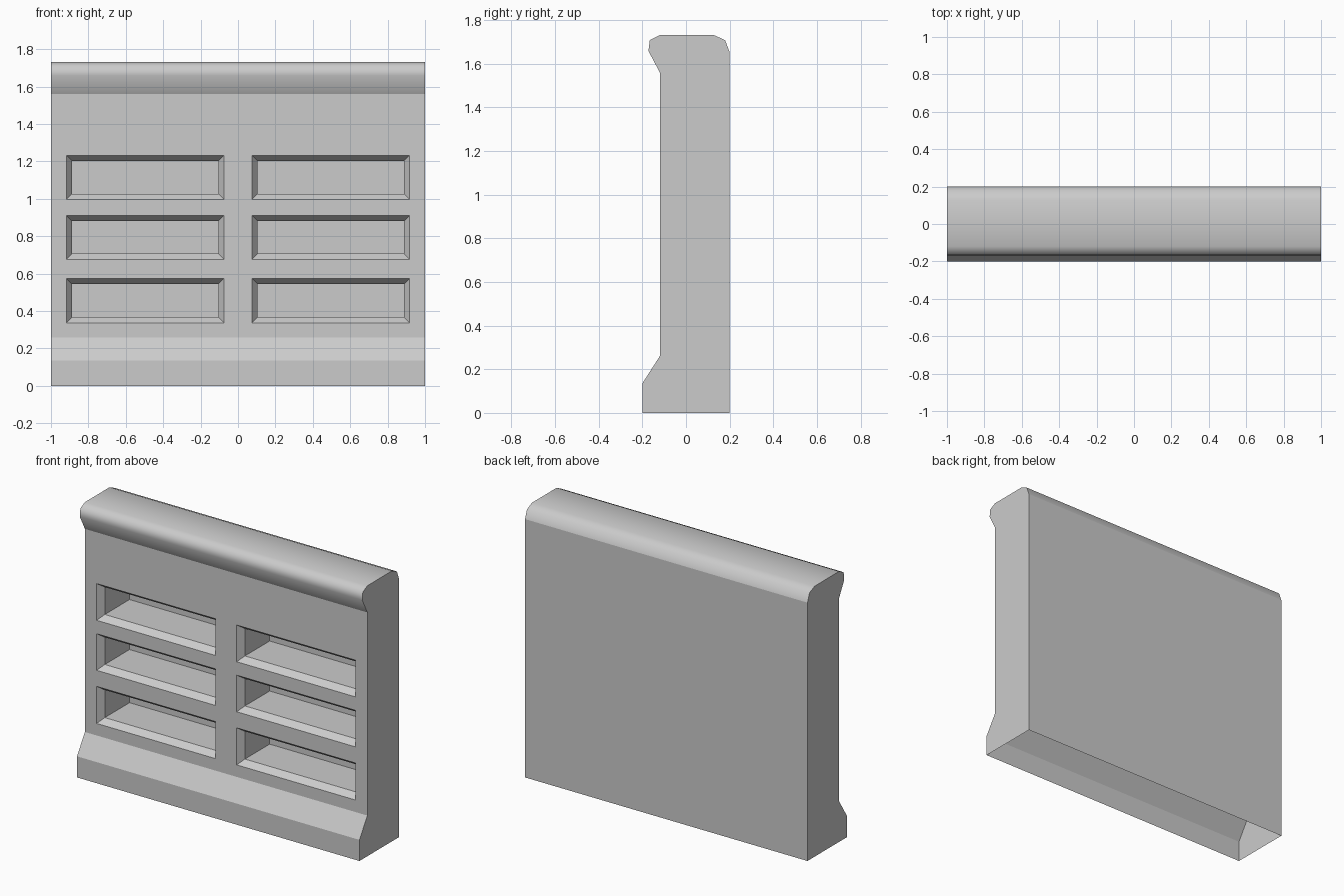
import bpy, bmesh

if "Cube" in bpy.data.objects:
    bpy.data.objects.remove(bpy.data.objects["Cube"])

# Niche layout: column edges across the wall, (bottom, top) of each row
XS = [-1.0, -0.917, -0.075, 0.075, 0.917, 1.0]
ROWS = [(0.337, 0.574), (0.677, 0.911), (0.997, 1.232)]
FRONT_Y = -0.12

# Side profile (y, z): front foot, face split at the niche rows, cap, back
foot = [(-0.2, 0.0), (-0.2, 0.135), (FRONT_Y, 0.26)]
face = [(FRONT_Y, z) for row in ROWS for z in row]
cap = [(FRONT_Y, 1.56), (-0.172, 1.658), (-0.166, 1.708), (-0.12, 1.731),
       (0.128, 1.731), (0.179, 1.708), (0.2, 1.653)]
profile = foot + face + cap + [(0.2, 0.0)]

bm = bmesh.new()
grid = [[bm.verts.new((x, y, z)) for y, z in profile] for x in XS]

# Long strips across the wall; the underside stays open
niches = []
cap_start = len(foot) + len(face)
cap_end = cap_start + len(cap) - 1
niche_rows = range(len(foot), cap_start, 2)
for j in range(len(XS) - 1):
    a, b = grid[j], grid[j + 1]
    for i in range(len(profile) - 1):
        f = bm.faces.new((a[i], b[i], b[i + 1], a[i + 1]))
        f.smooth = cap_start <= i < cap_end
        if i in niche_rows and j in (1, 3):
            niches.append(f)

# End walls
bm.faces.new(grid[0])
bm.faces.new(reversed(grid[-1]))
bm.normal_update()

# Niches: bevelled rim, then a deep straight recess
bmesh.ops.inset_individual(bm, faces=niches, thickness=0.03, depth=-0.04,
                           use_even_offset=True)
deep = bmesh.ops.extrude_discrete_faces(bm, faces=niches)["faces"]
bmesh.ops.translate(bm, vec=(0, 0.25, 0),
                    verts=list({v for f in deep for v in f.verts}))

mesh = bpy.data.meshes.new("niche_wall")
bm.to_mesh(mesh)
bm.free()
wall = bpy.data.objects.new("niche_wall", mesh)
bpy.context.collection.objects.link(wall)
